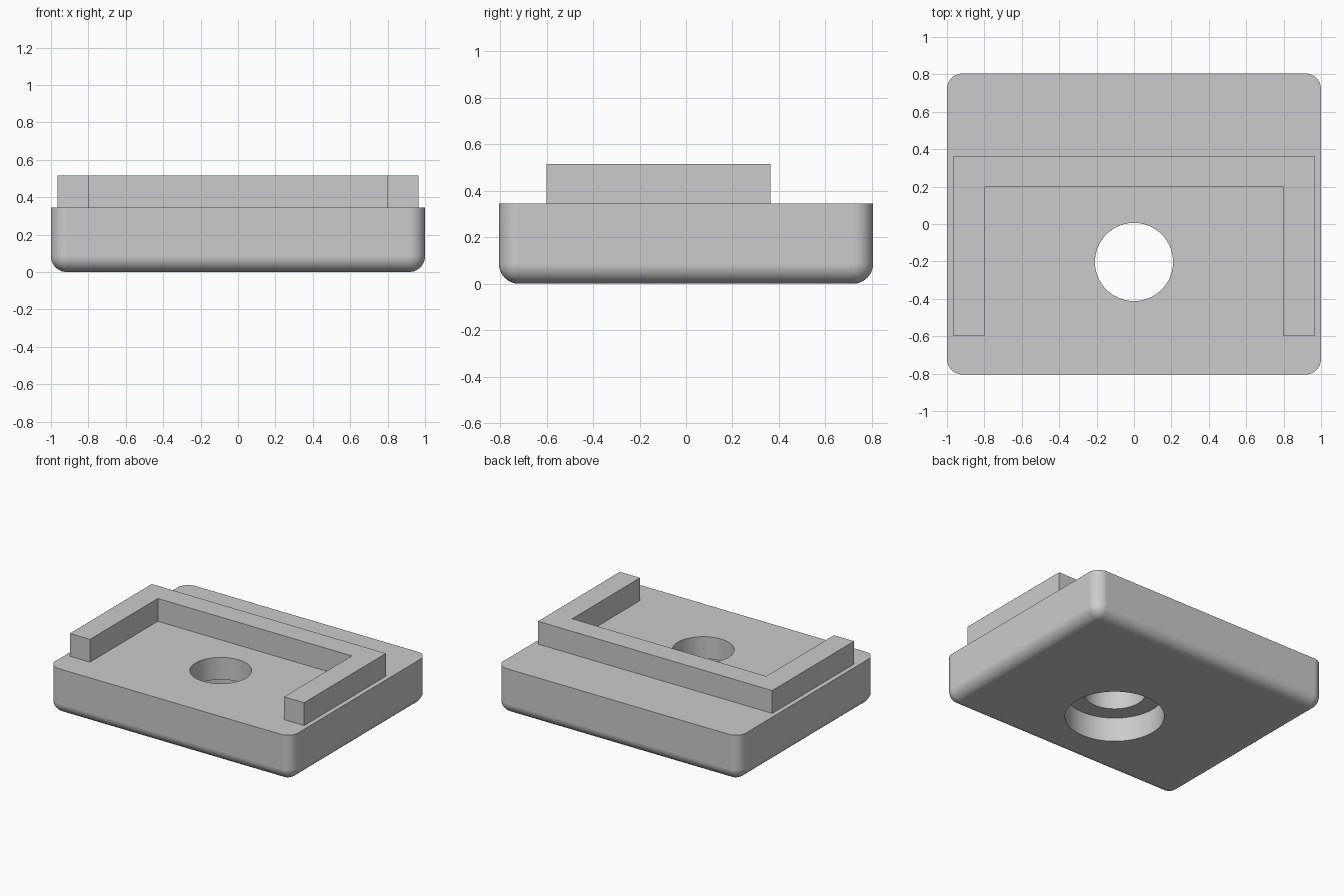
import bpy, bmesh, math

cube = bpy.data.objects.get("Cube")
if cube:
    bpy.data.objects.remove(cube, do_unlink=True)

grey = bpy.data.materials.new("plain grey")
grey.use_nodes = True
COLOUR = (0.6, 0.6, 0.6, 1)
grey.diffuse_color = COLOUR
grey.node_tree.nodes["Principled BSDF"].inputs["Base Color"].default_value = COLOUR

HALF_X, HALF_Y, BASE_TOP, RIM_TOP = 1.0, 0.805, 0.345, 0.515
FILLET, HOLE_Y = 0.085, -0.203


def make_object(name, bm):
    bmesh.ops.recalc_face_normals(bm, faces=bm.faces[:])
    mesh = bpy.data.meshes.new(name)
    bm.to_mesh(mesh)
    bm.free()
    mesh.materials.append(grey)
    ob = bpy.data.objects.new(name, mesh)
    bpy.context.collection.objects.link(ob)
    return ob


def prism(points, z0, z1):
    """Extrude a flat outline from z0 up to z1."""
    bm = bmesh.new()
    face = bm.faces.new([bm.verts.new((x, y, z0)) for x, y in points])
    top = bmesh.ops.extrude_face_region(bm, geom=[face])
    verts = [v for v in top["geom"] if isinstance(v, bmesh.types.BMVert)]
    bmesh.ops.translate(bm, verts=verts, vec=(0, 0, z1 - z0))
    return bm


def drill(target, radius, z0, z1):
    """Cut a round vertical hole, then drop the cutter."""
    n = 96
    ring = [(radius * math.cos(math.tau * i / n),
             HOLE_Y + radius * math.sin(math.tau * i / n)) for i in range(n)]
    cutter = make_object("hole_cutter", prism(ring, z0, z1))
    cutter.hide_render = True
    mod = target.modifiers.new("hole", "BOOLEAN")
    mod.operation, mod.solver, mod.object = "DIFFERENCE", "EXACT", cutter
    bpy.ops.object.select_all(action="DESELECT")
    bpy.context.view_layer.objects.active = target
    target.select_set(True)
    bpy.ops.object.modifier_apply(modifier=mod.name)
    bpy.data.objects.remove(cutter, do_unlink=True)


# Base block: upright corners and bottom edges are rounded, top edge stays crisp
bm = prism([(-HALF_X, -HALF_Y), (HALF_X, -HALF_Y), (HALF_X, HALF_Y), (-HALF_X, HALF_Y)],
           0, BASE_TOP)
edges = [e for e in bm.edges if min(v.co.z for v in e.verts) < 0.01]
bmesh.ops.bevel(bm, geom=edges, offset=FILLET, offset_type="OFFSET",
                segments=10, profile=0.5, affect="EDGES")
base = make_object("base_block", bm)

# Through hole with a wider counterbore underneath
drill(base, 0.209, -0.1, BASE_TOP + 0.1)
drill(base, 0.335, -0.1, 0.18)
bpy.ops.object.shade_smooth_by_angle(angle=math.radians(35))
weighted = base.modifiers.new("clean_normals", "WEIGHTED_NORMAL")
weighted.keep_sharp = True

# U-shaped rim standing on the base, open to the front
OUT_X, IN_X, FRONT, IN_BACK, OUT_BACK = 0.965, 0.8, -0.6, 0.198, 0.363
right_half = [(OUT_X, OUT_BACK), (OUT_X, FRONT), (IN_X, FRONT), (IN_X, IN_BACK)]
outline = right_half + [(-x, y) for x, y in reversed(right_half)]
make_object("locating_rim", prism(outline, BASE_TOP, RIM_TOP))
